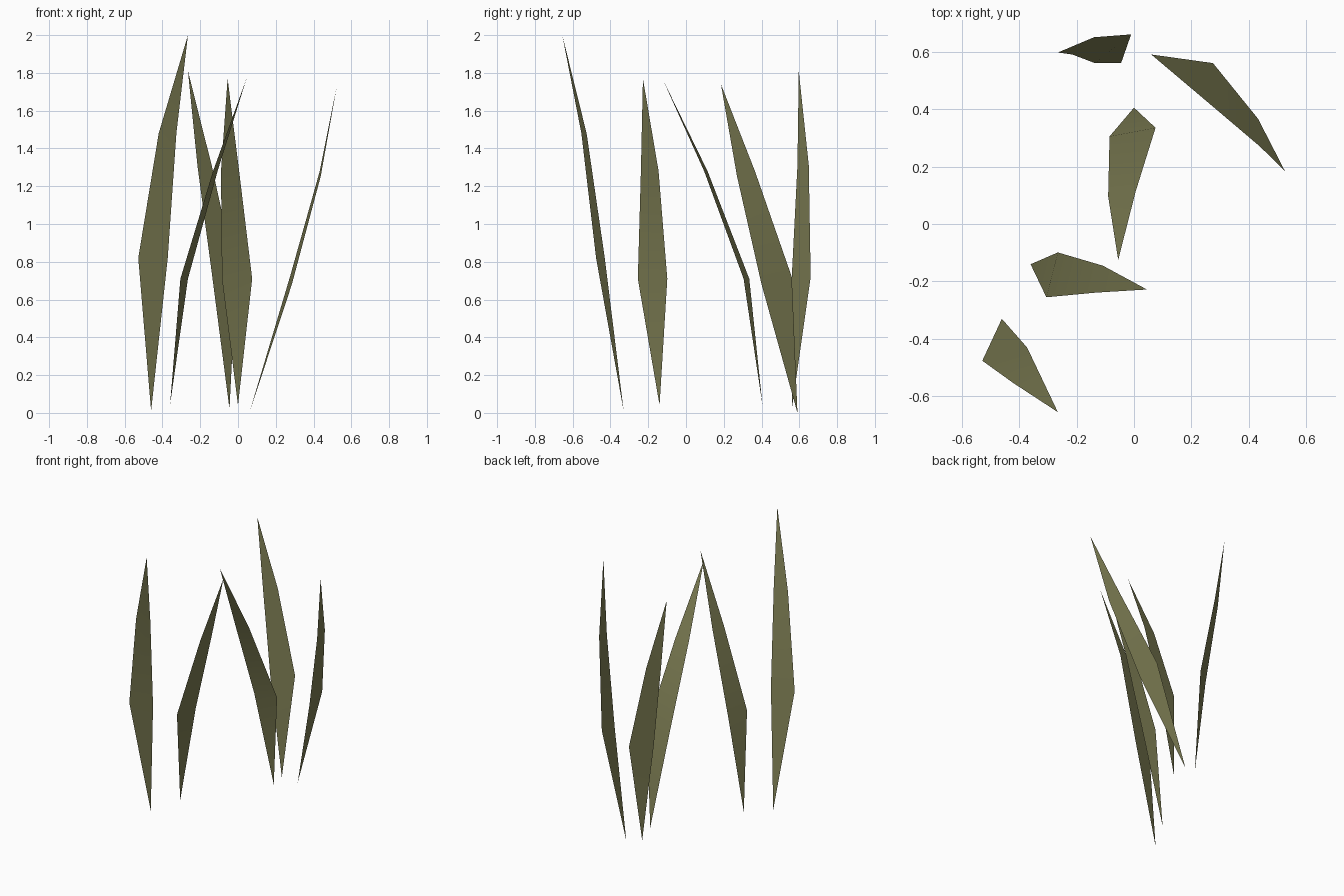
import bpy
from mathutils import Vector

cube = bpy.data.objects.get("Cube")
if cube:
    bpy.data.objects.remove(cube, do_unlink=True)

# One olive green for all blades
olive = bpy.data.materials.new("olive_green")
olive.use_nodes = True
colour = (0.2, 0.2, 0.085, 1)
olive.diffuse_color = colour
shader = olive.node_tree.nodes["Principled BSDF"]
shader.inputs["Base Color"].default_value = colour
shader.inputs["Roughness"].default_value = 0.9

UPPER_TAPER = 0.6  # upper width as a share of the widest width


def grass_blade(name, root, belly, neck, tip, side):
    """Thin bent leaf: pointed root, wide belly, narrower neck, pointed tip."""
    root, belly, neck, tip, side = map(Vector, (root, belly, neck, tip, side))
    upper_side = side * UPPER_TAPER
    points = [root, belly - side, belly + side,
              neck - upper_side, neck + upper_side, tip]
    faces = [(0, 2, 1), (1, 2, 4, 3), (3, 4, 5)]
    mesh = bpy.data.meshes.new(name)
    mesh.from_pydata(points, [], faces)
    mesh.materials.append(olive)
    # The whole blade bends softly
    for face in mesh.polygons:
        face.use_smooth = True
    mesh.update()
    blade = bpy.data.objects.new(name, mesh)
    bpy.context.collection.objects.link(blade)
    return blade


# Tall blade leaning towards the front
grass_blade("front_grass_blade",
            root=(-0.46, -0.33, 0.01), belly=(-0.45, -0.453, 0.82),
            neck=(-0.373, -0.54, 1.48), tip=(-0.265, -0.655, 2),
            side=(0.078, 0.023, 0))

# Blade leaning to the left
grass_blade("right_grass_blade",
            root=(-0.36, -0.14, 0.04), belly=(-0.285, -0.177, 0.71),
            neck=(-0.12, -0.192, 1.28), tip=(0.045, -0.228, 1.77),
            side=(0.02, 0.078, 0))

# Blade in the middle, bent forwards
grass_blade("middle_grass_blade",
            root=(0, 0.405, 0.04), belly=(-0.005, 0.32, 0.71),
            neck=(-0.042, 0.105, 1.28), tip=(-0.055, -0.125, 1.77),
            side=(0.08, 0.015, 0))

# Blade leaning out to the left and forwards
grass_blade("left_grass_blade",
            root=(0.06, 0.59, 0), belly=(0.28, 0.48, 0.7),
            neck=(0.435, 0.318, 1.265), tip=(0.525, 0.185, 1.74),
            side=(-0.005, 0.08, 0.02))

# Upright blade at the back
grass_blade("back_grass_blade",
            root=(-0.045, 0.56, 0.02), belly=(-0.073, 0.61, 0.72),
            neck=(-0.177, 0.62, 1.31), tip=(-0.265, 0.597, 1.81),
            side=(0.063, 0.05, 0))
